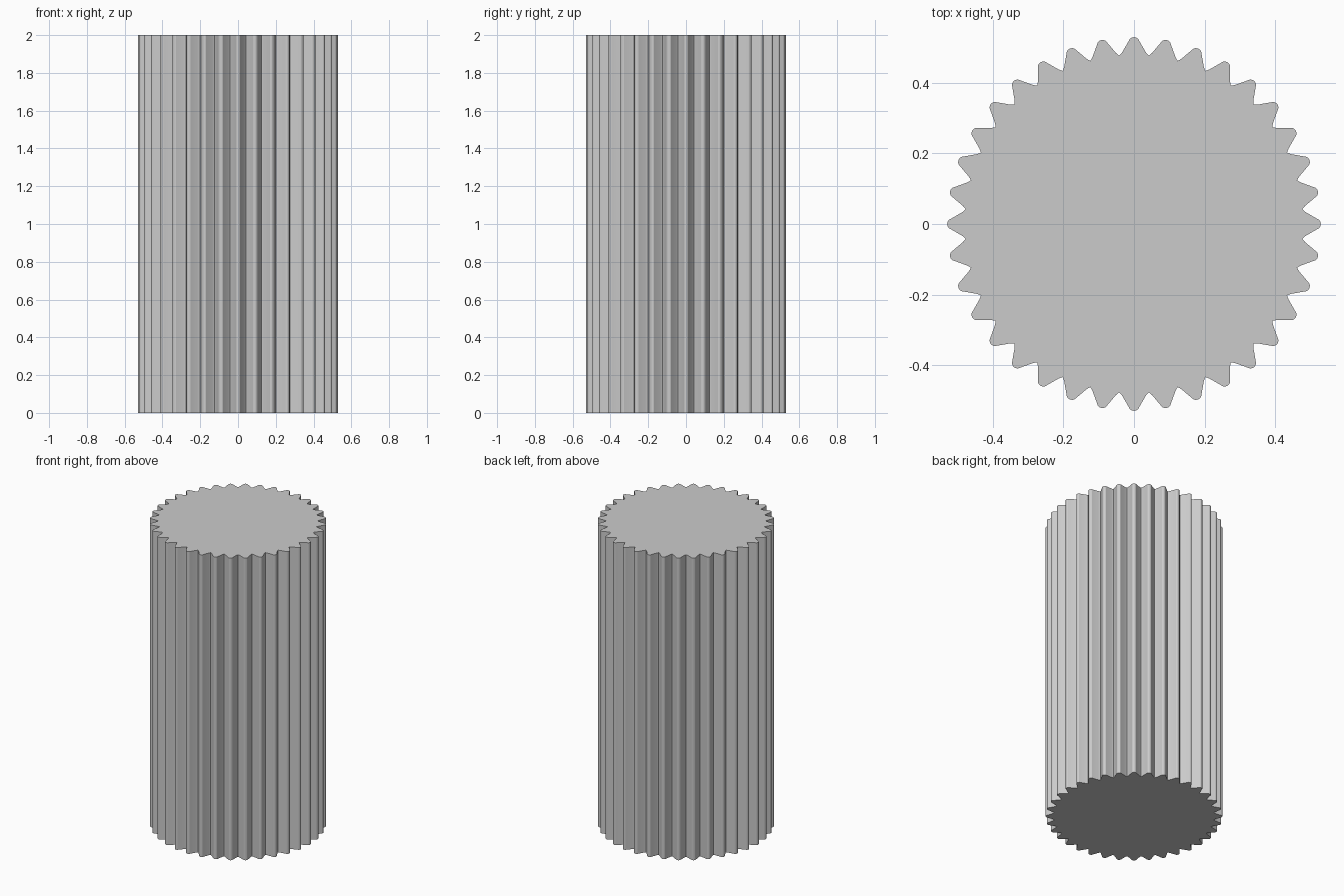
import bpy, bmesh
from math import radians, sin, cos, hypot, atan2, tau

TEETH = 36
HEIGHT = 2.0
PITCH = tau / TEETH

cube = bpy.data.objects.get("Cube")
if cube:
    bpy.data.objects.remove(cube, do_unlink=True)

# Plain grey material
grey = bpy.data.materials.new("plain_grey")
grey.use_nodes = True
colour = (0.6, 0.6, 0.6, 1.0)
grey.diffuse_color = colour
grey.node_tree.nodes["Principled BSDF"].inputs["Base Color"].default_value = colour

# Half a tooth as (radial, sideways) points, from rounded tip down the flank
half_tooth = [(0.53, 0), (0.5285, 0.0065), (0.525, 0.0115),
              (0.487, 0.0335), (0.482, 0.0375)]
mirrored = [(r, -t) for r, t in reversed(half_tooth[1:])]
tooth = [(hypot(r, t), atan2(t, r)) for r, t in mirrored + half_tooth]
tooth.append((0.479, PITCH / 2))  # bottom of the groove

# Repeat the tooth around the shaft and extrude the outline
bm = bmesh.new()
outline = [bm.verts.new((r * cos(i * PITCH + a), r * sin(i * PITCH + a), 0))
           for i in range(TEETH) for r, a in tooth]
base = bm.faces.new(outline)
grown = bmesh.ops.extrude_face_region(bm, geom=[base], use_keep_orig=True)
top = [v for v in grown["geom"] if isinstance(v, bmesh.types.BMVert)]
bmesh.ops.translate(bm, verts=top, vec=(0, 0, HEIGHT))
bmesh.ops.recalc_face_normals(bm, faces=bm.faces)

mesh = bpy.data.meshes.new("splined_shaft")
bm.to_mesh(mesh)
bm.free()
mesh.materials.append(grey)
shaft = bpy.data.objects.new("splined_shaft", mesh)
bpy.context.collection.objects.link(shaft)

# Smooth the small roundings, keep the cap rims sharp
bpy.ops.object.select_all(action="DESELECT")
shaft.select_set(True)
bpy.context.view_layer.objects.active = shaft
bpy.ops.object.shade_smooth_by_angle(angle=radians(20))
